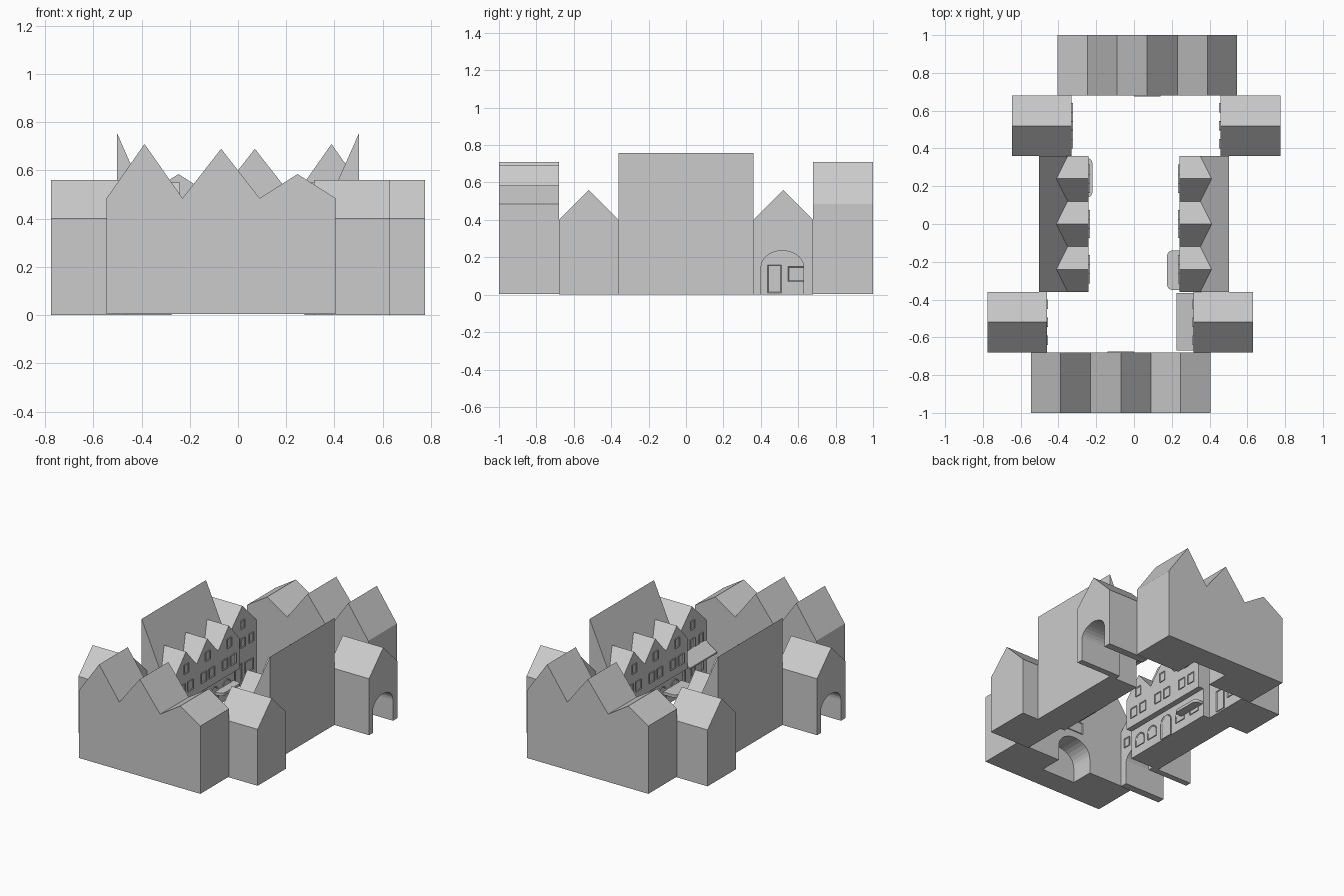
import bpy, bmesh, math
from mathutils import Vector

if "Cube" in bpy.data.objects:
    bpy.data.objects.remove(bpy.data.objects["Cube"])


def prism(name, pts, axis, a, b, s=1):
    """Extrude a 2D profile; axis 'x': pts are (y,z), 'y': pts are (x,z), 'z': pts are (x,y).
    s = -1 turns the part half a turn about the courtyard centre."""
    def co(p, t):
        x, y, z = {'x': (t, p[0], p[1]), 'y': (p[0], t, p[1]), 'z': (p[0], p[1], t)}[axis]
        return Vector((x * s, y * s, z))
    bm = bmesh.new()
    f = bm.faces.new([bm.verts.new(co(p, a)) for p in pts])
    r = bmesh.ops.extrude_face_region(bm, geom=[f])
    move = co(pts[0], b) - co(pts[0], a)
    bmesh.ops.translate(bm, vec=move, verts=[v for v in r['geom'] if isinstance(v, bmesh.types.BMVert)])
    bmesh.ops.recalc_face_normals(bm, faces=bm.faces[:])
    return finish(name, bm)


def finish(name, bm):
    me = bpy.data.meshes.new(name)
    bm.to_mesh(me)
    bm.free()
    ob = bpy.data.objects.new(name, me)
    bpy.context.collection.objects.link(ob)
    return ob


def arch(c, half, spring, rise, z0=0.0, n=14):
    """Open arch outline from right foot over the crown to left foot."""
    top = [(c + half * math.cos(math.pi * i / n), spring + rise * math.sin(math.pi * i / n)) for i in range(n + 1)]
    return [(c + half, z0)] + top + [(c - half, z0)]


def opening(name, wall, pts, axis, s, out=0.006, inset=0.007):
    """Raised frame with a recessed pane, on a wall facing the courtyard."""
    ob = prism(name, pts, axis, wall, wall + out, s)
    bm = bmesh.new()
    bm.from_mesh(ob.data)
    n = Vector((s if axis == 'x' else 0, s if axis == 'y' else 0, 0)) * (1 if out > 0 else -1)
    bm.normal_update()
    face = max(bm.faces, key=lambda f: (f.normal.dot(n) > 0.99) * f.calc_area())
    bmesh.ops.inset_region(bm, faces=[face], thickness=inset, depth=0)
    bmesh.ops.translate(bm, vec=-n * abs(out) * 0.8, verts=face.verts[:])
    bm.to_mesh(ob.data)
    bm.free()
    return ob


def rect(c, z, w, h):
    return [(c - w / 2, z - h / 2), (c + w / 2, z - h / 2), (c + w / 2, z + h / 2), (c - w / 2, z + h / 2)]


def house(name, x0, x1, s, gate):
    """Small gabled house at the back (y 0.36..0.68); s = -1 gives the front one."""
    ya, yb, ym = 0.36, 0.68, 0.515
    foot = arch(ym, 0.113, 0.15, 0.085) if gate else []
    prism(name, [(ya, 0), (ya, 0.40), (0.52, 0.56), (yb, 0.40), (yb, 0)] + foot, 'x', x0, x1, s)
    wall, out = (x0, -0.006) if gate else (x1, 0.006)
    opening(name + "_gable_window", wall, rect(0.52, 0.43, 0.045, 0.06), 'x', s, out)
    for y in (0.425, 0.52, 0.615):
        opening(name + "_window", wall, rect(y, 0.30, 0.05, 0.065), 'x', s, out)
    if not gate:
        opening(name + "_door", wall, rect(0.4725, 0.085, 0.075, 0.15), 'x', s, out)
        opening(name + "_shop_window", wall, rect(0.59, 0.11, 0.09, 0.08), 'x', s, out)


for s, side in ((1, "front"), (-1, "back")):
    # long end building with three unequal gables
    body = prism(side + "_hall", [(-0.545, 0.005), (-0.545, 0.485), (-0.388, 0.71), (-0.23, 0.485), (-0.07, 0.69),
                                  (0.09, 0.485), (0.247, 0.585), (0.405, 0.485), (0.405, 0.005)], 'y', -1, -0.68, s)
    # arched niche cut into its courtyard wall
    cutter = prism("niche_cutter", arch(-0.07, 0.13, 0.11, 0.11, -0.1), 'y', -0.84, -0.6, s)
    cutter.hide_render = True
    mod = body.modifiers.new("niche", 'BOOLEAN')
    mod.operation, mod.solver, mod.object = 'DIFFERENCE', 'EXACT', cutter
    bpy.context.view_layer.objects.active = body
    bpy.ops.object.modifier_apply(modifier=mod.name)
    bpy.data.objects.remove(cutter)
    opening(side + "_hall_window", -0.68, rect(-0.07, 0.305, 0.14, 0.08), 'y', s)

for s, side in ((1, "left"), (-1, "right")):
    # row building: steep lean roof, upper floor overhanging the ground floor
    prism(side + "_row", [(-0.503, 0), (-0.503, 0.757), (-0.30, 0.30), (-0.24, 0.30), (-0.24, 0.20),
                          (-0.28, 0.20), (-0.28, 0)], 'y', -0.36, 0.36, s)
    zig = [(-0.36 + 0.12 * i, 0.55 if i % 2 else 0.415) for i in range(7)]
    prism(side + "_row_gables", [(-0.36, 0.30)] + zig + [(0.36, 0.30)], 'x', -0.44, -0.24, s)
    for c in (-0.24, 0, 0.24):
        opening(side + "_row_gable_window", -0.24, rect(c, 0.43, 0.05, 0.065), 'x', s)
        for d in (-0.045, 0.045):
            opening(side + "_row_window", -0.24, rect(c + d, 0.295, 0.06, 0.07), 'x', s)
    # ground floor arched windows and doors
    for c in (-0.27, -0.15, 0.13, 0.27):
        opening(side + "_row_arched_window", -0.28, arch(c, 0.042, 0.11, 0.04, 0.06, 8), 'x', s)
    opening(side + "_row_door", -0.28, arch(-0.01, 0.05, 0.12, 0.045, 0.003, 8), 'x', s)

# four corner houses: two with gateways through them
house("back_left_house", -0.645, -0.33, 1, False)
house("front_right_house", -0.63, -0.315, -1, False)
house("back_right_gatehouse", 0.457, 0.775, 1, True)
house("front_left_gatehouse", 0.46, 0.775, -1, True)


def canopy(name, x0, x1, z, s):
    """Flat slab with rounded outer corners over the shop front."""
    r = min(0.03, x1 - x0)
    arc = [(math.cos(math.pi / 2 * i / 5) * r, math.sin(math.pi / 2 * i / 5) * r) for i in range(6)]
    pts = [(x0, 0.14)] + [(x1 - r + a, 0.14 + r - b) for a, b in reversed(arc)]
    pts += [(x1 - r + a, 0.35 - r + b) for a, b in arc] + [(x0, 0.35)]
    prism(name, pts, 'z', z, z + 0.02, s)


canopy("left_counter", -0.285, -0.22, 0.09, 1)
canopy("right_counter", -0.285, -0.175, 0.09, -1)

# sloping awning on the front right house
prism("awning", [(0.317, 0.25), (0.225, 0.195), (0.225, 0.205), (0.317, 0.265)], 'y', -0.67, -0.365)
